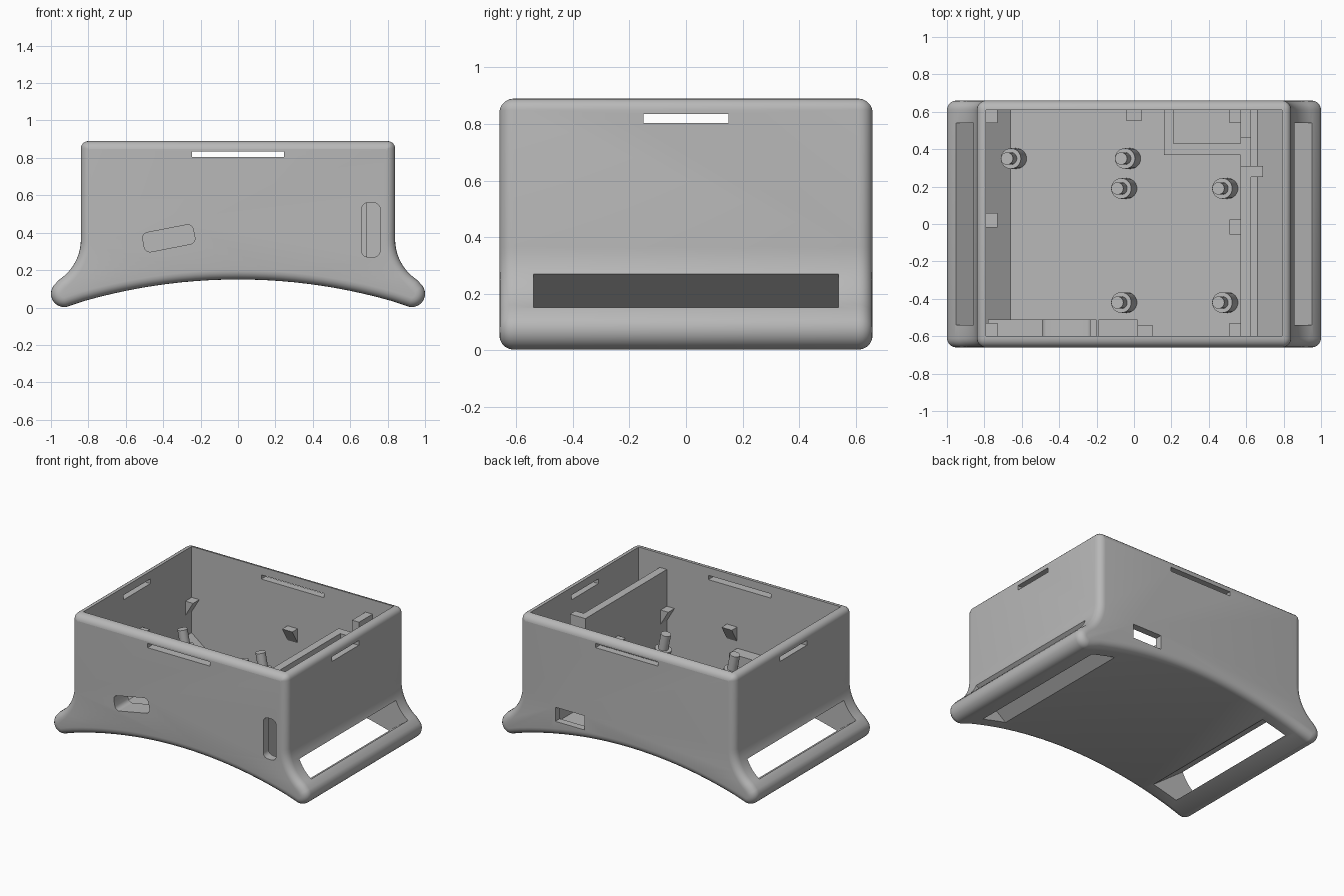
import bpy, bmesh
from math import sin, cos, pi, radians, sqrt
from mathutils import Matrix, Vector

if "Cube" in bpy.data.objects:
    bpy.data.objects.remove(bpy.data.objects["Cube"])

grey = bpy.data.materials.new("Grey plastic")
grey.use_nodes = True
grey.diffuse_color = (0.48, 0.48, 0.48, 1)
grey.node_tree.nodes["Principled BSDF"].inputs["Base Color"].default_value = (0.48, 0.48, 0.48, 1)


def finish(name, bm):
    bmesh.ops.recalc_face_normals(bm, faces=bm.faces)
    mesh = bpy.data.meshes.new(name)
    bm.to_mesh(mesh)
    bm.free()
    mesh.materials.append(grey)
    obj = bpy.data.objects.new(name, mesh)
    bpy.context.collection.objects.link(obj)
    return obj


def prism(name, points, y0, y1, round_ends=0):
    """Extrude an x-z outline along y, optionally rounding both ends."""
    bm = bmesh.new()
    face = bm.faces.new([bm.verts.new((x, y0, z)) for x, z in points])
    out = bmesh.ops.extrude_face_region(bm, geom=[face])
    moved = [v for v in out["geom"] if isinstance(v, bmesh.types.BMVert)]
    bmesh.ops.translate(bm, verts=moved, vec=(0, y1 - y0, 0))
    if round_ends:
        rims = [e for e in bm.edges if abs(e.verts[0].co.y - e.verts[1].co.y) < 1e-6]
        bmesh.ops.bevel(bm, geom=rims, offset=round_ends, segments=5,
                        profile=0.5, affect='EDGES', clamp_overlap=False)
    return finish(name, bm)


def box(name, x0, x1, y0, y1, z0, z1):
    return prism(name, [(x0, z0), (x1, z0), (x1, z1), (x0, z1)], y0, y1)


def arc(cx, cz, r, a0, a1, n):
    steps = [radians(a0 + (a1 - a0) * i / n) for i in range(n + 1)]
    return [(cx + r * cos(a), cz + r * sin(a)) for a in steps]


def rounded_slot(cx, cz, w, h, r, tilt=0):
    pts = []
    for sx, sz, a in ((1, 1, 0), (-1, 1, 90), (-1, -1, 180), (1, -1, 270)):
        pts += arc(sx * (w / 2 - r), sz * (h / 2 - r), r, a, a + 90, 5)
    t = radians(tilt)
    return [(cx + x * cos(t) - z * sin(t), cz + x * sin(t) + z * cos(t)) for x, z in pts]


def cut(obj, cutters):
    for c in cutters:
        mod = obj.modifiers.new("cut", 'BOOLEAN')
        mod.operation, mod.solver, mod.object = 'DIFFERENCE', 'EXACT', c
    graph = bpy.context.evaluated_depsgraph_get()
    mesh = bpy.data.meshes.new_from_object(obj.evaluated_get(graph))
    obj.modifiers.clear()
    obj.data = mesh
    for c in cutters:
        bpy.data.objects.remove(c)


# Outer shell: straight walls flaring into rounded feet, arched underside
half = arc(0.80, 0.85, 0.04, 90, 0, 5)
half += arc(1.10, 0.365, 0.26, 180, 237, 10)
half += arc(0.928, 0.074, 0.072, 35, -98, 12)
R, x_end = 2.99, 0.90
under = [(x, 0.15 - R + sqrt(R * R - x * x)) for x in [x_end - x_end * i / 12 for i in range(1, 13)]]
right = half + under
outline = right + [(-x, z) for x, z in reversed(right[:-1])]
shell = prism("case_shell", outline, -0.66, 0.66, 0.05)

# Interior cavity with sloped lower corners
FLOOR = 0.18
cavity = prism("cavity_cutter", [(-0.79, 1), (-0.79, 0.28), (-0.66, FLOOR), (0.66, FLOOR),
                                 (0.79, 0.28), (0.79, 1)], -0.60, 0.61)

# Strap tunnels slanting from the flanks to the underside
tunnels = []
for s in (-1, 1):
    d = Vector((0.8, 0.6))
    a, b = Vector((0.86, 0.27)), Vector((0.95, 0.15))
    quad = [a + d * 0.15, a - d * 0.45, b - d * 0.45, b + d * 0.15]
    tunnels.append(prism("strap_cutter", [(s * p.x, p.y) for p in quad], -0.54, 0.54))


def port_cutter():
    return prism("port_cutter", rounded_slot(-0.37, 0.37, 0.275, 0.105, 0.03, 11), -0.8, -0.45)


# Lid slots and connector openings
cut(shell, [cavity] + tunnels + [
    box("lid_cutter_long", -0.245, 0.245, -0.8, 0.8, 0.805, 0.835),
    box("lid_cutter_side", -1.1, 1.1, -0.15, 0.15, 0.803, 0.836),
    port_cutter(),
    prism("switch_cutter", rounded_slot(0.71, 0.415, 0.10, 0.29, 0.035), -0.8, -0.5),
    box("back_port_cutter", 0.33, 0.56, 0.5, 0.8, 0.2, 0.3)])

# Side compartment divider
SUNK = FLOOR - 0.015
box("divider_wall", 0.57, 0.625, -0.605, 0.31, SUNK, 0.79)
box("divider_return", 0.62, 0.69, 0.25, 0.31, SUNK, 0.79)
box("divider_low_section", 0.57, 0.625, 0.305, 0.465, SUNK, 0.36)
box("divider_back_post", 0.57, 0.625, 0.46, 0.615, SUNK, 0.79)

# Pocket around the back port
box("pocket_side", 0.16, 0.21, 0.37, 0.615, SUNK, 0.36)
box("pocket_front", 0.205, 0.575, 0.37, 0.43, SUNK, 0.36)

# Ledges along the front wall
ledge = box("port_ledge", -0.78, -0.20, -0.605, -0.51, 0.25, 0.40)
cut(ledge, [port_cutter()])
box("front_ledge", -0.19, 0.02, -0.605, -0.51, SUNK, 0.38)

# Wedge brackets: (x, y, direction pointing into the case)
for i, (x, y, dx, dy) in enumerate([
        (-0.79, 0.58, 1, 0), (-0.79, 0.02, 1, 0), (-0.79, -0.57, 1, 0),
        (0.57, 0.58, -1, 0), (0.57, -0.015, -1, 0), (0.57, -0.57, -1, 0),
        (0.0, 0.61, 0, -1), (0.06, -0.60, 0, 1)]):
    wedge = prism("board_bracket_%d" % (i + 1),
                  [(-0.005, 0.53), (0.06, 0.53), (-0.005, 0.42)], -0.04, 0.04)
    turn = {(1, 0): 0, (-1, 0): pi, (0, 1): pi / 2, (0, -1): -pi / 2}[(dx, dy)]
    wedge.data.transform(Matrix.Translation((x, y, 0)) @ Matrix.Rotation(turn, 4, 'Z'))

# Tilted mounting pegs, each a collar with a thinner pin
for i, (x, y) in enumerate([(-0.65, 0.35), (-0.04, 0.35), (-0.06, 0.19),
                            (0.48, 0.19), (-0.06, -0.42), (0.48, -0.42)]):
    bm = bmesh.new()
    for r, z0, z1 in ((0.055, -0.02, 0.15), (0.033, 0.14, 0.26)):
        bmesh.ops.create_cone(bm, cap_ends=True, segments=24, radius1=r, radius2=r,
                              depth=z1 - z0, matrix=Matrix.Translation((0, 0, (z0 + z1) / 2)))
    peg = finish("mounting_peg_%d" % (i + 1), bm)
    peg.data.transform(Matrix.Translation((x + 0.02, y, FLOOR)) @ Matrix.Rotation(radians(-11), 4, 'Y'))

# Smooth curved surfaces while keeping edges sharp
bpy.ops.object.select_all(action='DESELECT')
for obj in bpy.data.objects:
    if obj.type == 'MESH':
        obj.select_set(True)
bpy.context.view_layer.objects.active = shell
bpy.ops.object.shade_smooth_by_angle(angle=radians(32))
